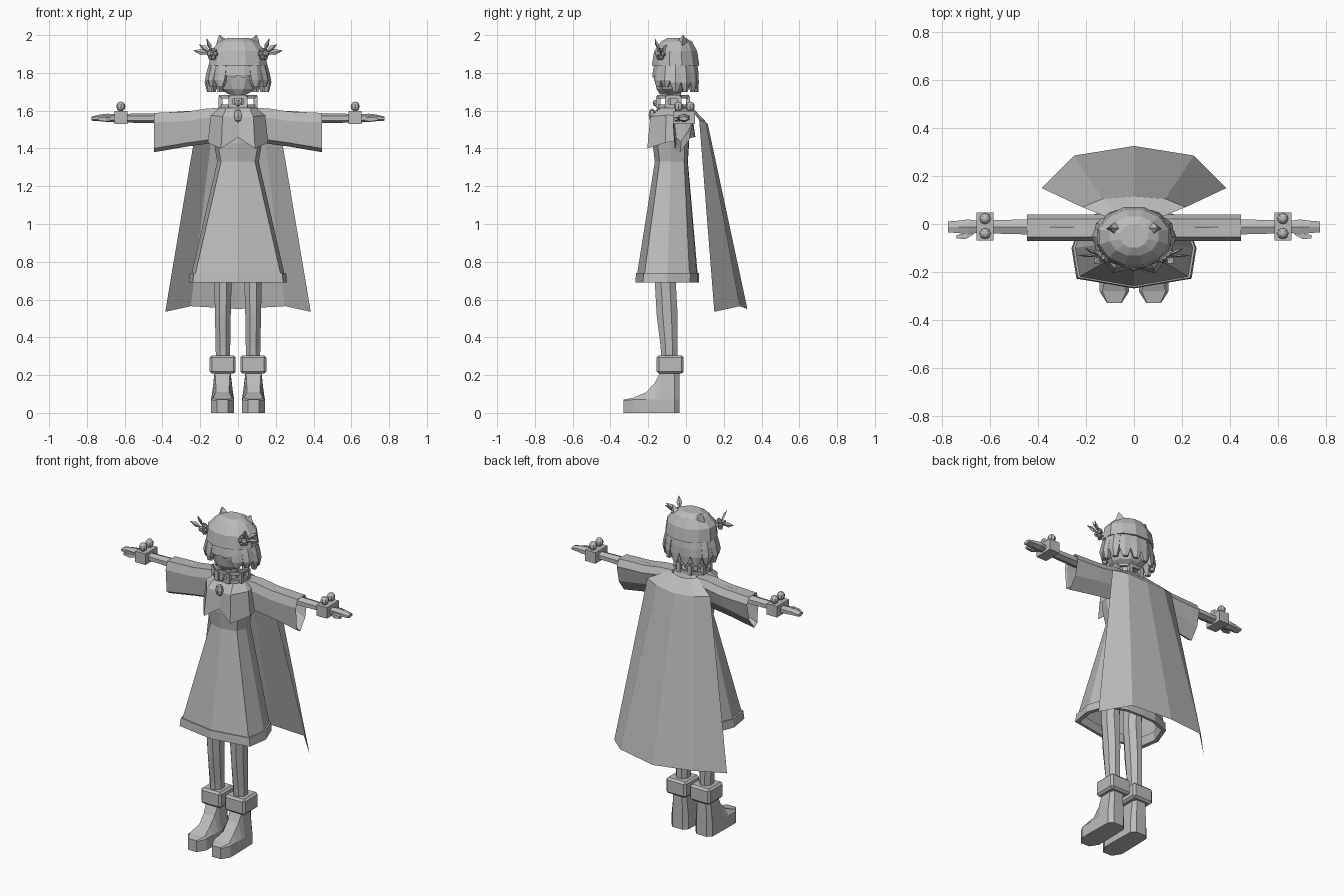
import bpy
import bmesh
import math
from mathutils import Vector, Matrix

default_cube = bpy.data.objects.get("Cube")
if default_cube:
    bpy.data.objects.remove(default_cube, do_unlink=True)

GREY = (0.5, 0.5, 0.5, 1)
grey = bpy.data.materials.new("plain grey")
grey.use_nodes = True
grey.diffuse_color = GREY
grey.node_tree.nodes["Principled BSDF"].inputs["Base Color"].default_value = GREY


def finish(name, bm, mirror=False):
    """Turn a bmesh into a flat shaded object, optionally mirrored across x."""
    bmesh.ops.recalc_face_normals(bm, faces=bm.faces)
    mesh = bpy.data.meshes.new(name)
    bm.to_mesh(mesh)
    bm.free()
    mesh.materials.append(grey)
    obj = bpy.data.objects.new(name, mesh)
    bpy.context.collection.objects.link(obj)
    if mirror:
        mod = obj.modifiers.new("Mirror", "MIRROR")
        mod.use_mirror_merge = False
    return obj


def add_loft(bm, rings, caps=True, closed=True):
    rows = [[bm.verts.new(p) for p in ring] for ring in rings]
    count = len(rows[0])
    for low, high in zip(rows, rows[1:]):
        for i in range(count if closed else count - 1):
            j = (i + 1) % count
            bm.faces.new((low[i], low[j], high[j], high[i]))
    if caps:
        bm.faces.new(rows[0])
        bm.faces.new(rows[-1])


def loft(name, rings, mirror=False, caps=True, closed=True):
    bm = bmesh.new()
    add_loft(bm, rings, caps, closed)
    return finish(name, bm, mirror)


def oval(cx, cy, z, rx, ry, sides=8, turn=0.5):
    """Horizontal polygon ring."""
    steps = [(i + turn) * math.tau / sides for i in range(sides)]
    return [(cx + rx * math.sin(a), cy - ry * math.cos(a), z) for a in steps]


def both_sides(half):
    """Close a half outline that runs from front centre to back centre."""
    return half + [(-x, y, z) for x, y, z in reversed(half) if x > 0]


def box(name, low, high, mirror=False, bevel=0):
    bm = bmesh.new()
    low, high = Vector(low), Vector(high)
    size = Matrix.Diagonal((high - low).to_4d())
    size[3][3] = 1
    bmesh.ops.create_cube(bm, size=1, matrix=Matrix.Translation((low + high) / 2) @ size)
    if bevel:
        bmesh.ops.bevel(bm, geom=bm.edges[:], offset=bevel, segments=1, affect="EDGES")
    return finish(name, bm, mirror)


def ball(name, centre, scale, mirror=False, u=8, v=6):
    bm = bmesh.new()
    bmesh.ops.create_uvsphere(bm, u_segments=u, v_segments=v, radius=1)
    bmesh.ops.scale(bm, vec=scale, verts=bm.verts)
    bmesh.ops.translate(bm, vec=centre, verts=bm.verts)
    return finish(name, bm, mirror)


# Dress: open skirt with a thick hem, waist and bodice
skirt = [(0, -.265), (.235, -.225), (.255, -.1), (.21, .02), (.1, .06), (0, .065)]
waist = [(0, -.165), (.09, -.14), (.11, -.08), (.09, -.01), (.05, .008), (0, .01)]


def skirt_ring(t, z, grow=1.0):
    half = []
    for (ax, ay), (bx, by) in zip(waist, skirt):
        x, y = ax + (bx - ax) * t, ay + (by - ay) * t
        half.append((x * grow, -.1 + (y + .1) * grow, z))
    return both_sides(half)


loft("dress_skirt", [skirt_ring(.93, .7), skirt_ring(.93, .74), skirt_ring(0, 1.33)], caps=False)
loft("skirt_hem", [skirt_ring(.93, .74, .98), skirt_ring(.93, .74, 1.04),
                   skirt_ring(1, .69, 1.02), skirt_ring(1, .69, .92),
                   skirt_ring(.93, .74, .92)], caps=False)
loft("bodice", [skirt_ring(0, 1.33), skirt_ring(.12, 1.43), skirt_ring(.1, 1.52),
                oval(0, -.07, 1.62, .07, .06, 10)])

# Shoulder capelet with a raised notch at the front
neck = [(0, -.145), (.06, -.13), (.09, -.08), (.08, -.02), (.04, .01), (0, .015)]
edge = [(0, -.185, 1.46), (.09, -.205, 1.4), (.16, -.11, 1.43),
        (.15, 0, 1.45), (.08, .045, 1.46), (0, .05, 1.46)]
middle = [(x * .9, -.07 + (y + .07) * .88, 1.56 + x * .1) for x, y, z in edge]
loft("shoulder_capelet", [both_sides(edge), both_sides(middle),
                          both_sides([(x, y, 1.62) for x, y in neck])], caps=False)
ball("chest_gem", (0, -.18, 1.575), (.024, .018, .038), u=6, v=4)
ball("collar_knob", (0, -.162, 1.64), (.016, .014, .018), u=6, v=4)

# Long cape: a single sheet hanging from the shoulders
top = [(.09, .02, 1.615), (.06, .04, 1.61), (0, .045, 1.6)]
shoulder = [(.215, .07, 1.55), (.13, .105, 1.54), (0, .115, 1.53)]
bottom = [(.385, .15, .535), (.25, .285, .565), (0, .325, .55)]


def sheet_row(half):
    return half + [(-x, y, z) for x, y, z in reversed(half[:-1])]


loft("long_cape", [sheet_row(r) for r in (bottom, shoulder, top)], caps=False, closed=False)


# Hanging sleeves with hollow ends, arms and hands
def sleeve_ring(x, high, low, shrink=1.0):
    outline = [(-.055, high), (.02, high), (.04, high - .04), (.02, low + .07),
               (-.03, low), (-.06, low + .02), (-.07, high - .05)]
    mid = (high + low) / 2
    return [(x, -.015 + (y + .015) * shrink, mid + (z - mid) * shrink) for y, z in outline]


loft("sleeve", [sleeve_ring(.08, 1.615, 1.45), sleeve_ring(.16, 1.612, 1.425),
                sleeve_ring(.27, 1.595, 1.41), sleeve_ring(.445, 1.588, 1.38),
                sleeve_ring(.435, 1.588, 1.38, .9), sleeve_ring(.3, 1.59, 1.42, .8)], mirror=True)


def limb_ring(x, z, ry, rz, sides=6):
    angles = [(i + .5) * math.tau / sides for i in range(sides)]
    return [(x, -.012 + ry * math.cos(a), z + rz * math.sin(a)) for a in angles]


loft("arm", [limb_ring(.25, 1.565, .034, .034), limb_ring(.45, 1.56, .036, .026),
             limb_ring(.66, 1.56, .03, .022)], mirror=True)
loft("hand", [limb_ring(.65, 1.56, .028, .02), limb_ring(.69, 1.562, .036, .022),
              limb_ring(.73, 1.562, .03, .018), limb_ring(.775, 1.558, .026, .011)], mirror=True)
loft("thumb", [[(x, y + dy, 1.555 + dz) for dy, dz in ((-r, -r), (r, -r), (r, r), (-r, r))]
               for x, y, r in ((.67, -.035, .01), (.7, -.05, .012), (.74, -.054, .007))], mirror=True)
box("wrist_cuff", (.585, -.068, 1.53), (.655, .048, 1.598), mirror=True)
for label, y in (("front", -.04), ("back", .022)):
    ball("cuff_bead_" + label, (.62, y, 1.622), (.024, .024, .026), mirror=True)

# Legs and boots
loft("leg", [oval(.08, y, z, rx, ry) for y, z, rx, ry in
             ((-.088, .25, .038, .045), (-.09, .35, .042, .048), (-.1, .52, .045, .06),
              (-.11, .7, .05, .06), (-.1, .95, .055, .06))], mirror=True)
box("boot_cuff", (.012, -.155, .208), (.15, -.012, .305), mirror=True, bevel=.012)

# Boot sections run from the heel to the toe: y, half width low, half width high, height
bm = bmesh.new()
sections = []
for y, wide, slim, high in ((-.035, .035, .03, .22), (-.06, .058, .042, .22), (-.135, .06, .04, .22),
                            (-.165, .061, .036, .16), (-.21, .062, .035, .11),
                            (-.28, .062, .05, .08), (-.33, .03, .028, .07)):
    shelf = min(.07, high - .005)
    sections.append([(.082 + x, y, z) for x, z in ((-wide, 0), (wide, 0), (wide, shelf),
                                                  (slim, high), (-slim, high), (-wide, shelf))])
add_loft(bm, sections)
finish("boot", bm, mirror=True)

# Neck and open collar made of two bands and posts
loft("neck", [oval(0, -.065, 1.58, .05, .045), oval(0, -.065, 1.72, .042, .04)])
for label, z in (("lower", 1.615), ("upper", 1.664)):
    bands = [oval(0, -.068, z + dz, .108 * s, .092 * s)
             for dz, s in ((0, 1), (.018, 1), (.018, .86), (0, .86), (0, 1))]
    loft("collar_band_" + label, bands, caps=False)
bm = bmesh.new()
for x, y, z in oval(0, -.068, 1.615, .1, .085):
    add_loft(bm, [oval(x, y, h, .016, .016, 4) for h in (z, z + .06)])
finish("collar_posts", bm)

# Face
loft("face", [oval(0, cy, z, rx, ry, 10) for cy, z, rx, ry in
              ((-.09, 1.685, .045, .05), (-.075, 1.715, .095, .085),
               (-.065, 1.77, .13, .105), (-.06, 1.87, .14, .11))])

# Hair: overlapping tapered locks, short over the face and long behind
bm = bmesh.new()
LOCKS = 14
for i in range(LOCKS):
    turn = (i + .5) * math.tau / LOCKS
    front = math.cos(turn)
    tip = 1.775 if front > .8 else 1.725 if front > .2 else 1.7

    def lock_row(z, flare, spread, thick):
        row = []
        for a, r in ((-spread, 1), (0, 1.04), (spread, 1), (spread, thick), (-spread, thick)):
            row.append((.152 * flare * r * math.sin(turn + a),
                        -.055 - .118 * flare * r * math.cos(turn + a), z))
        return row

    side = abs(math.sin(turn))
    add_loft(bm, [lock_row(1.87, .93, .24, .75), lock_row(1.8, 1 + .06 * side, .24, .8),
                  lock_row((1.8 + tip) / 2, 1 + .12 * side, .22, .82),
                  lock_row(tip, 1 + .04 * side, .1, .88)])
finish("hair_locks", bm)

# Cap with two pointed ears
loft("cap", [oval(0, cy, z, rx, ry, 12) for cy, z, rx, ry in
             ((-.055, 1.84, .16, .13), (-.055, 1.915, .15, .118),
              (-.05, 1.965, .105, .085), (-.05, 1.985, .06, .05))])
loft("cap_ear", [oval(.07, -.02, 1.945, .045, .035, 4, 0),
                 oval(.085, -.018, 1.975, .025, .02, 4, 0),
                 oval(.098, -.015, 2, .002, .002, 4, 0)], mirror=True)

# Flowers with leaves on the sides of the cap
hub = Vector((.135, -.135, 1.9))
facing = Vector((.65, -.75, .1)).normalized()
tilt = facing.to_track_quat("Z", "Y").to_matrix().to_4x4()
bm = bmesh.new()
bmesh.ops.create_uvsphere(bm, u_segments=6, v_segments=4, radius=.018,
                          matrix=Matrix.Translation(hub + facing * .016) @ tilt)
for i in range(6):
    spin = Matrix.Rotation(i * math.tau / 6, 4, "Z") @ Matrix.Translation((.021, 0, 0))
    bmesh.ops.create_icosphere(bm, subdivisions=1, radius=.015,
                               matrix=Matrix.Translation(hub) @ tilt @ spin)
finish("flower", bm, mirror=True)

bm = bmesh.new()
for tip in ((.165, -.165, 1.982), (.235, -.13, 1.918), (.205, -.1, 1.95)):
    path = Vector(tip) - hub
    across = path.cross(facing).normalized()
    rings = []
    for t, r in ((.2, .004), (.6, .016), (1, .001)):
        c = hub + path * t
        rings.append([c + across * r, c + facing * r * .5, c - across * r, c - facing * r * .5])
    add_loft(bm, rings)
finish("flower_leaves", bm, mirror=True)
